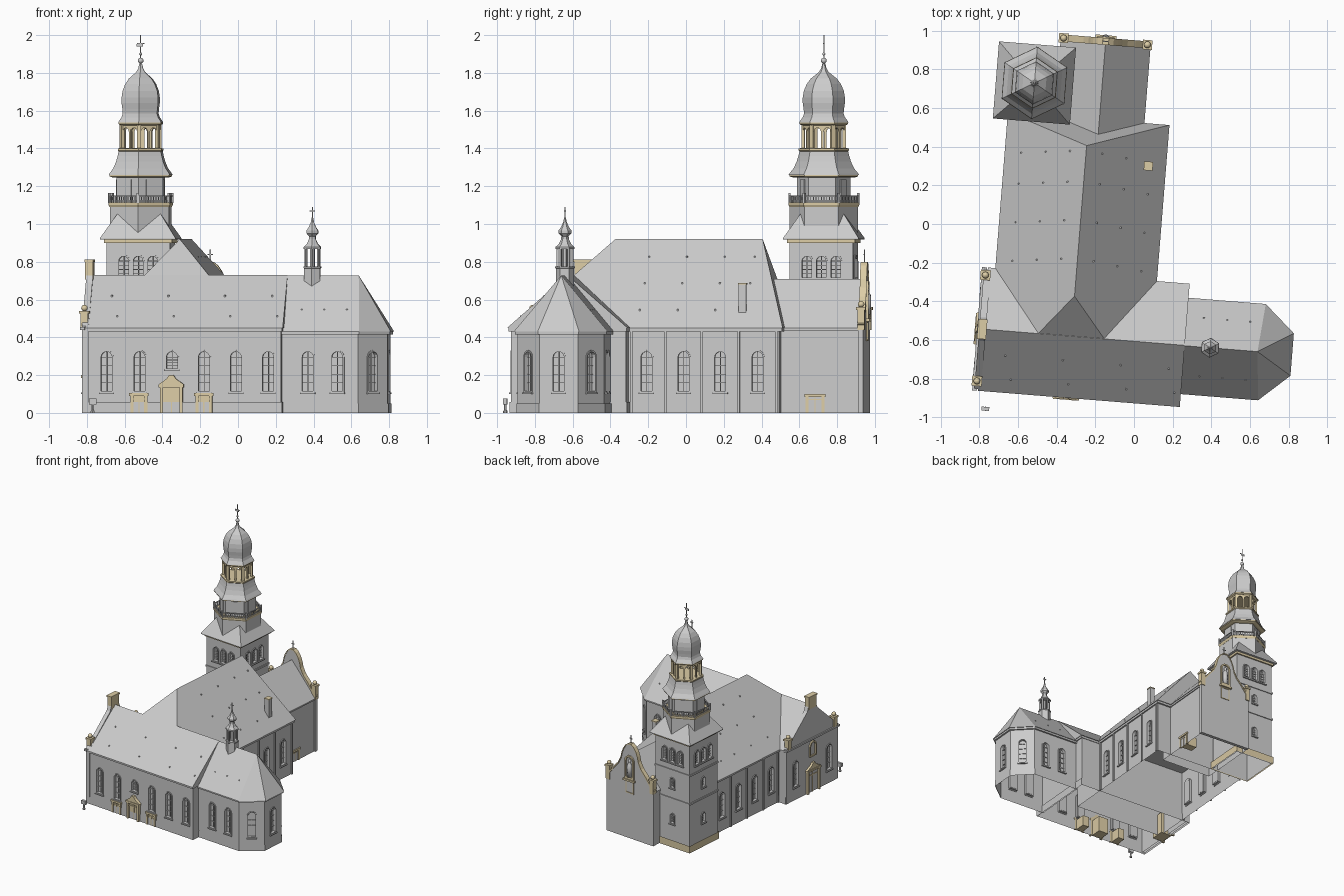
import bpy, bmesh, math
from math import cos, sin, pi, radians

if "Cube" in bpy.data.objects:
    bpy.data.objects.remove(bpy.data.objects["Cube"])

TILT = radians(-4.6)          # the whole plan is turned slightly
parts = {}
tan = bpy.data.materials.new("sandstone")
tan.diffuse_color = (0.72, 0.61, 0.38, 1)
tan.use_nodes = True
tan.node_tree.nodes["Principled BSDF"].inputs["Base Color"].default_value = tan.diffuse_color

# ---------- helpers: geometry is collected per named part ----------
def add(name, verts, faces):
    bm = parts.setdefault(name, bmesh.new())
    vs = [bm.verts.new(v) for v in verts]
    for f in faces:
        bm.faces.new([vs[i] for i in f])

def loft(name, rings):
    n, m = len(rings[0]), len(rings)
    faces = [(r*n+i, r*n+(i+1) % n, (r+1)*n+(i+1) % n, (r+1)*n+i) for r in range(m-1) for i in range(n)]
    add(name, [p for r in rings for p in r], faces + [tuple(range(n)), tuple(range((m-1)*n, m*n))])

def prism(name, pts, z0, z1):
    loft(name, [[(x, y, z) for x, y in pts] for z in (z0, z1)])

def box(name, x0, x1, y0, y1, z0, z1):
    prism(name, [(x0, y0), (x1, y0), (x1, y1), (x0, y1)], z0, z1)

def hull(name, pts):
    t = bmesh.new()
    bmesh.ops.convex_hull(t, input=[t.verts.new(p) for p in pts])
    bmesh.ops.dissolve_limit(t, angle_limit=0.01, verts=t.verts, edges=t.edges)
    t.verts.index_update()
    add(name, [v.co[:] for v in t.verts], [[v.index for v in f.verts] for f in t.faces])
    t.free()

def lathe(name, c, prof, n=6):
    k = 1/cos(pi/n)           # radii are given across the flats
    loft(name, [[(c[0]+r*k*cos(2*pi*(i+.5)/n), c[1]+r*k*sin(2*pi*(i+.5)/n), z) for i in range(n)] for r, z in prof])

def ball(name, c, z, r):
    lathe(name, c, [(max(r*sin(pi*i/8), .0005), z-r*cos(pi*i/8)) for i in range(9)], 12)

def P(o, a, s, z, d):         # wall frame: along s, up z, outward d
    a = radians(a)
    return (o[0]-s*sin(a)+d*cos(a), o[1]+s*cos(a)+d*sin(a), z)

def slab(name, o, a, pts, d0, d1):
    loft(name, [[P(o, a, s, z, d) for s, z in pts] for d in (d0, d1)])

def fbox(name, o, a, s0, s1, z0, z1, d0, d1):
    slab(name, o, a, [(s0, z0), (s1, z0), (s1, z1), (s0, z1)], d0, d1)

def arch(w, z0, z1):
    h = w/2
    return [(-h, z0), (h, z0)] + [(h*cos(pi*i/8), z1-h+h*sin(pi*i/8)) for i in range(9)]

def surround(name, o, a, outer, inner, d0, d1):
    n = len(outer)
    vs = [P(o, a, s, z, d) for ring, d in ((outer, d0), (outer, d1), (inner, d1), (inner, d0)) for s, z in ring]
    add(name, vs, [(r*n+i, r*n+(i+1) % n, ((r+1) % 4)*n+(i+1) % n, ((r+1) % 4)*n+i) for r in range(4) for i in range(n)])

def window(o, a, w=.06, z0=.115, z1=.325):
    slab("window_cutters", o, a, arch(w, z0, z1), -.022, .03)
    surround("window_frames", o, a, arch(w+.014, z0-.007, z1+.007), arch(w-.002, z0+.001, z1-.001), -.02, .006)
    fbox("window_bars", o, a, -.002, .002, z0, z1, -.021, -.013)
    for i in range(1, 5):
        z = z0+(z1-w/2-z0)*i/4
        fbox("window_bars", o, a, -w/2, w/2, z-.002, z+.002, -.021, -.014)
    fbox("window_frames", o, a, -w/2-.01, w/2+.01, z0-.014, z0-.006, -.005, .012)

def door(o, a, w, h, pediment=False):
    p = .012 if pediment else 0
    for s in (-1, 1):         # jambs
        fbox("stone_doors", o, a, s*w/2-.008-s*.008, s*w/2+.008-s*.008, 0, h, -.01, .006+p)
    fbox("stone_doors", o, a, -w/2-.006, w/2+.006, h-.016, h, -.01, .01+p)
    fbox("stone_doors", o, a, -w/2+.016, w/2-.016, 0, h-.016, -.1, -.004)
    fbox("stone_doors", o, a, -.003, .003, 0, h-.018, -.005, .002)
    fbox("stone_doors", o, a, -w/2+.016, w/2-.016, h*.68, h*.73, -.005, .002)
    if pediment:
        slab("stone_doors", o, a, [(-w/2-.008, h), (w/2+.008, h), (.025, h+.03), (.012, h+.05), (-.012, h+.05), (-.025, h+.03)], -.01, .018)

def cross(name, c, z0, z1, w, t=.003):
    box(name, c[0]-t, c[0]+t, c[1]-t, c[1]+t, z0, z1)
    z = z0+(z1-z0)*.65
    box(name, c[0]-w, c[0]+w, c[1]-t, c[1]+t, z-t, z+t)

def pedestal(c, z0, z1, r=.02):
    box("gable_pedestals", c[0]-r, c[0]+r, c[1]-r, c[1]+r, z0, z1)
    box("gable_pedestals", c[0]-r*1.3, c[0]+r*1.3, c[1]-r*1.3, c[1]+r*1.3, z1-.015, z1)
    ball("stone_finials", c, z1+.015, .017)

# ---------- south wing ----------
box("wing_walls", -.74, .30, -.905, -.295, 0, .45)
box("wing_plinth", -.75, .307, -.913, -.288, 0, .058)
hull("wing_roof", [(u, v, z) for u in (-.735, .312) for v, z in ((-.925, .45), (-.285, .45), (-.605, .73))])
box("eaves", -.735, .308, -.918, -.29, .432, .449)
for i, u in enumerate((-.625, -.45, -.278, -.108, .062, .233)):
    window((u, -.905), -90, .06, *((.235, .325) if i == 2 else (.115, .325)))
door((-.453, -.913), -90, .09, .105)
door((-.108, -.913), -90, .09, .105)
door((-.28, -.913), -90, .12, .15, True)
# west gable
wg = (-.74, -.605)
slab("west_gable", wg, 180, [(-.31, 0), (.31, 0), (.31, .46), (.06, .69), (.045, .73), (.045, .79), (-.045, .79), (-.045, .73), (-.06, .69), (-.31, .46)], -.02, .015)
fbox("gable_crest", wg, 180, -.046, .046, .705, .8, -.022, .019)
fbox("gable_crest", wg, 180, -.052, .052, .8, .812, -.024, .023)
fbox("west_gable_cornice", wg, 180, -.32, .32, .44, .455, 0, .026)
for v in (-.875, -.325):
    pedestal((-.745, v), .44, .54)
door((-.756, -.605), 180, .15, .2, True)
surround("west_niche", (-.755, -.605), 180, arch(.08, .3, .43), arch(.056, .312, .418), -.01, .012)
for s in (-.2, .2):
    window((-.755, -.605+s), 180)

# ---------- nave ----------
box("nave_walls", -.68, .125, -.6, .505, 0, .45)
hull("nave_roof", [(u, v, .45) for u in (-.697, .142) for v in (-.905, .525)] + [(-.277, -.397, .92), (-.277, .385, .92)])
box("eaves", -.692, .137, -.59, .52, .432, .449)
for v in (-.2, -.003, .192, .39):
    window((.125, v), 0)
    window((-.68, v), 180)
for v in (-.28, -.1, .095, .29, .49):
    for u, a in ((.125, 0), (-.68, 180)):
        fbox("downpipes", (u, v), a, -.006, .006, 0, .44, 0, .01)
box("chimney", .03, .07, .285, .325, .48, .68)
box("chimney_cap", .027, .073, .282, .328, .68, .688)

# ---------- chancel with polygonal end ----------
def apse(g):                  # plan grown by g
    h = .23+g
    return [(.29, -.608-h), (.705+g*.4, -.608-h), (.85+g, -.71-g*.4), (.85+g, -.506+g*.4), (.705+g*.4, -.608+h), (.29, -.608+h)]
prism("chancel_walls", apse(0), 0, .44)
prism("chancel_plinth", apse(.006), 0, .05)
prism("eaves", apse(.014), .415, .432)
hull("chancel_roof", [(x, y, .43) for x, y in apse(.02)] + [(.29, -.607, .728), (.69, -.607, .728)])
for u in (.438, .595):
    window((u, -.838), -90)
    window((u, -.378), 90)
window((.85, -.608), 0)
window((.7775, -.774), -48.6)
window((.7775, -.442), 48.6)
# ridge turret
rt = (.444, -.607)
lathe("turret_base", rt, [(.042, .66), (.042, .765), (.045, .768), (.045, .776)])
for i in range(6):
    fbox("turret_posts", rt, i*60+30, -.005, .005, .77, .875, .034, .044)
lathe("turret_core", rt, [(.012, .77), (.012, .88)])
lathe("turret_cap", rt, [(.044, .868), (.044, .878), (.028, .895), (.018, .92), (.017, .935), (.03, .95), (.03, .965), (.018, .985), (.008, 1.01), (.004, 1.035)])
cross("turret_cross", rt, 1.03, 1.09, .014)

# ---------- north annex with curved gable ----------
box("annex_walls", -.45, .0, .4, .93, 0, .45)
hull("annex_roof", [(u, v, z) for v in (.3, .925) for u, z in ((-.455, .45), (.012, .45), (-.222, .71))])
box("eaves", -.452, .008, .45, .925, .435, .449)
door((.0, .685), 0, .1, .1)
ng = (-.222, .93)
half = [(.232, .46), (.2, .495), (.15, .56), (.11, .605), (.085, .655), (.075, .7), (.062, .735), (.04, .77), (.015, .79)]
line = half + [(-s, z) for s, z in reversed(half)]
slab("north_gable", ng, 90, [(-.232, 0), (.232, 0)] + line, -.015, .012)
rim = [(s*1.04, z+.01) for s, z in line]
slab("north_gable_coping", ng, 90, rim + line[::-1], -.018, .018)
surround("north_niche", ng, 90, arch(.09, .5, .7), arch(.064, .52, .687), -.005, .024)
fbox("north_niche", ng, 90, -.055, .055, .485, .5, -.005, .032)
surround("north_niche", ng, 90, [(-.04, .38), (.04, .38), (.04, .485), (-.04, .485)], [(-.032, .388), (.032, .388), (.032, .477), (-.032, .477)], 0, .017)
lathe("niche_statue", (ng[0], .945), [(.016, .52), (.02, .58), (.018, .625), (.006, .64), (.012, .655), (.004, .672)], 8)
for u in (-.44, -.005):
    pedestal((u, .93), .44, .56, .019)
cross("gable_cross", ng, .79, .865, .014)

# ---------- tower ----------
tc = (-.572, .686)
def square(name, h, z0, z1):
    box(name, tc[0]-h, tc[0]+h, tc[1]-h, tc[1]+h, z0, z1)
square("tower_walls", .168, 0, .92)
square("tower_plinth", .178, 0, .06)
for z in (.4, .64):
    square("tower_string_courses", .175, z, z+.014)
square("tower_cornice", .18, .9, .922)
loft("broach_roof", [[(tc[0]+i*h, tc[1]+j*h, z) for i, j in ((-1, -1), (1, -1), (1, 1), (-1, 1))] for h, z in ((.2, .918), (.2, .926), (.114, 1.055))])
for a in (0, 90, 180, 270):
    o = P(tc, a, 0, 0, .168)[:2]
    for s in (-.077, 0, .077):
        window(P(o, a, s, 0, 0)[:2], a, .052, .715, .83)
    if a in (90, 180):
        for z in (.2, .5):
            window(o, a, .04, z, z+.08)
# six-sided upper stages
lathe("tower_drum", tc, [(.157, .93), (.157, 1.1)])
lathe("gallery_floor", tc, [(.158, 1.09), (.163, 1.1), (.163, 1.113)])
lathe("upper_drum", tc, [(.123, 1.1), (.123, 1.26)])
for i in range(6):
    a = i*60
    fbox("gallery_railing", tc, a, -.092, .092, 1.146, 1.152, .154, .162)
    fbox("gallery_railing", tc, a, -.092, .092, 1.12, 1.124, .156, .16)
    for k in range(-6, 7):
        fbox("gallery_railing", tc, a, k*.0142-.002, k*.0142+.002, 1.11, 1.148, .156, .16)
    fbox("gallery_railing", tc, a+30, -.006, .006, 1.11, 1.165, .177, .188)
    fbox("drum_doors", tc, a, -.026, .026, 1.113, 1.235, .12, .128)
lathe("drum_cornice", tc, [(.138, 1.245), (.158, 1.252), (.158, 1.262)])
lathe("lower_bell_roof", tc, [(.162, 1.26), (.158, 1.268), (.139, 1.295), (.125, 1.33), (.117, 1.36), (.111, 1.39)])
lathe("lantern_sill", tc, [(.112, 1.385), (.116, 1.39), (.116, 1.4), (.103, 1.402)])
for i in range(6):            # open arcade, two arches on each side
    fbox("lantern_arcade", tc, i*60+30, -.011, .011, 1.4, 1.53, .101, .118)
    fbox("lantern_arcade", tc, i*60, -.006, .006, 1.4, 1.5, .091, .102)
    for c in (-.0265, .0265):
        arc = [(c+.019*cos(pi*k/8), 1.49+.019*sin(pi*k/8)) for k in range(9)]
        slab("lantern_arcade", tc, i*60, [(c-.019, 1.49), (c-.0265, 1.49), (c-.0265, 1.53), (c+.0265, 1.53), (c+.0265, 1.49)] + arc[:-1], .091, .101)
lathe("lantern_cornice", tc, [(.102, 1.522), (.112, 1.53), (.112, 1.54)])
lathe("onion_dome", tc, [(.114, 1.538), (.11, 1.545), (.097, 1.565), (.091, 1.585), (.093, 1.61), (.097, 1.64), (.097, 1.67), (.092, 1.705), (.079, 1.74),
                         (.06, 1.77), (.038, 1.79), (.022, 1.805), (.012, 1.825), (.007, 1.85)])
ball("dome_ball", tc, 1.865, .015)
cross("weather_vane", tc, 1.87, 2.0, .02, .0025)
box("weather_vane", tc[0]-.022, tc[0]+.012, tc[1]-.0015, tc[1]+.0015, 1.94, 1.954)
ball("weather_vane", tc, 1.9, .008)

# ---------- small roof vents ----------
def vent(u, v, z):
    box("roof_vents", u-.004, u+.004, v-.004, v+.004, z-.006, z+.005)
for v in (-.2, .0, .2, .36):
    for t in (.2, .5, .8):
        for sgn in (-1, 1):
            vent(-.277+sgn*.418*t, v-.05*t, .92-.47*t)
for u in (-.6, -.3, 0, .25):
    for t in (.4, .78):
        vent(u+.1*t-.05, -.605-.32*t, .73-.28*t)
for u in (.4, .52, .64):
    for sgn in (-1, 1):
        vent(u, -.607+sgn*.15, .546)

# ---------- street post beside the south-west corner ----------
sp = (-.69, -1.015)
lathe("street_post", sp, [(.01, 0), (.01, .01), (.006, .015), (.006, .045)])
box("street_post", sp[0]-.02, sp[0]+.02, sp[1]-.01, sp[1]+.01, .045, .075)

# ---------- turn the parts into objects ----------
stone = {"stone_doors", "gable_pedestals", "stone_finials", "gable_crest", "north_gable_coping", "north_niche", "west_niche", "tower_plinth",
         "tower_cornice", "gallery_floor", "drum_cornice", "lantern_sill", "lantern_arcade", "lantern_cornice", "chimney_cap"}
made = {}
for name, bm in parts.items():
    bmesh.ops.recalc_face_normals(bm, faces=bm.faces)
    me = bpy.data.meshes.new(name)
    bm.to_mesh(me)
    bm.free()
    ob = made[name] = bpy.data.objects.new(name, me)
    bpy.context.collection.objects.link(ob)
    ob.rotation_euler.z = TILT
    if name in stone:
        me.materials.append(tan)
    if name in ("stone_finials", "dome_ball", "niche_statue"):
        for p in me.polygons:
            p.use_smooth = True
cut = made["window_cutters"]
cut.hide_render = True
cut.display_type = 'WIRE'
walls = ("wing_walls", "nave_walls", "chancel_walls", "tower_walls", "west_gable")
for name in walls:
    m = made[name].modifiers.new("window_recesses", 'BOOLEAN')
    m.object, m.operation, m.solver = cut, 'DIFFERENCE', 'EXACT'
# the walls stand open underneath: bake the recesses, drop the floor faces
dg = bpy.context.evaluated_depsgraph_get()
for name in walls + ("annex_walls", "wing_plinth", "chancel_plinth", "tower_plinth"):
    ob = made[name]
    me = bpy.data.meshes.new_from_object(ob.evaluated_get(dg))
    ob.modifiers.clear()
    bm = bmesh.new()
    bm.from_mesh(me)
    top = name.endswith("plinth")
    flat = [f for f in bm.faces if abs(f.normal.z) > .99 and (f.calc_center_median().z < .001 or (top and f.calc_area() > .05))]
    bmesh.ops.delete(bm, geom=flat, context='FACES')
    bm.to_mesh(me)
    bm.free()
    ob.data = me
